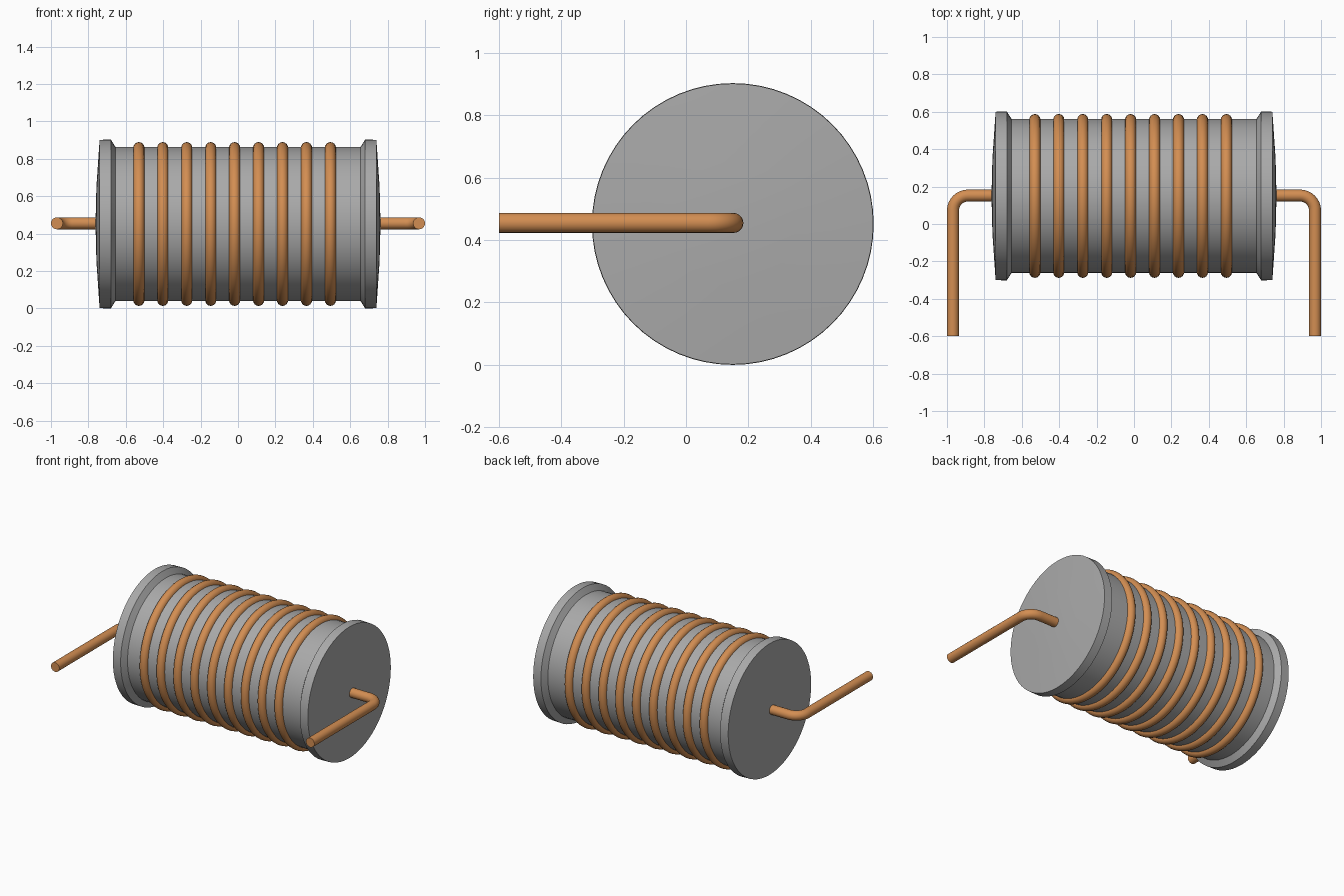
import bpy, bmesh
from math import cos, sin, pi, radians
from mathutils import Vector

if "Cube" in bpy.data.objects:
    bpy.data.objects.remove(bpy.data.objects["Cube"])

CY, CZ = 0.15, 0.4515   # coil axis runs along x through this y, z


def material(name, rgb):
    m = bpy.data.materials.new(name)
    m.diffuse_color = (*rgb, 1)
    m.use_nodes = True
    m.node_tree.nodes["Principled BSDF"].inputs["Base Color"].default_value = m.diffuse_color
    return m


copper = material("copper", (0.65, 0.27, 0.085))
ferrite = material("dark_grey", (0.4, 0.4, 0.4))


def finish(name, bm, mat, angle=30):
    bmesh.ops.remove_doubles(bm, verts=bm.verts, dist=1e-5)
    bmesh.ops.recalc_face_normals(bm, faces=bm.faces)
    me = bpy.data.meshes.new(name)
    bm.to_mesh(me)
    bm.free()
    ob = bpy.data.objects.new(name, me)
    bpy.context.collection.objects.link(ob)
    me.materials.append(mat)
    bpy.ops.object.select_all(action='DESELECT')
    ob.select_set(True)
    bpy.context.view_layer.objects.active = ob
    bpy.ops.object.shade_smooth_by_angle(angle=radians(angle))
    return ob


def lathe(name, profile, steps, mat, closed=False):
    """Spin (x, radius) points around the coil axis."""
    bm = bmesh.new()
    vs = [bm.verts.new((x, CY, CZ + r)) for x, r in profile]
    for a, b in zip(vs, vs[1:]):
        bm.edges.new((a, b))
    if closed:
        bm.edges.new((vs[-1], vs[0]))
    bmesh.ops.spin(bm, geom=bm.verts[:] + bm.edges[:], cent=(0, CY, CZ),
                   axis=(1, 0, 0), angle=2 * pi, steps=steps)
    return finish(name, bm, mat)


# core with flanged, slightly domed ends
half = [(0.762, 0), (0.757, 0.2), (0.74, 0.45), (0.68, 0.4515), (0.655, 0.412)]
lathe("core", [(-x, r) for x, r in half] + half[::-1], 64, ferrite)

# copper turns
for i in range(9):
    cx = -0.53 + i * 0.128
    ring = [(cx + 0.03 * cos(a), 0.407 + 0.031 * sin(a))
            for a in (2 * pi * k / 16 for k in range(16))]
    lathe(f"winding_{i + 1}", ring, 64, copper, closed=True)


# bent wire leads
def lead(name, side):
    R, r, bend, xe, z = 20, 0.032, 0.08, 0.968, 0.455
    path = [Vector((0.7, CY + 0.002, z))]
    tang = [Vector((1, 0, 0))]
    for k in range(9):
        a = pi / 2 * k / 8
        path.append(Vector((xe - bend + bend * sin(a), CY + 0.002 - bend + bend * cos(a), z)))
        tang.append(Vector((cos(a), -sin(a), 0)))
    path.append(Vector((xe, -0.6, z)))
    tang.append(Vector((0, -1, 0)))
    bm = bmesh.new()
    rings = []
    for p, t in zip(path, tang):
        n = Vector((-t.y, t.x, 0))
        pts = [p + r * (cos(2 * pi * j / R) * n + sin(2 * pi * j / R) * Vector((0, 0, 1)))
               for j in range(R)]
        rings.append([bm.verts.new((side * q.x, q.y, q.z)) for q in pts])
    for a, b in zip(rings, rings[1:]):
        for j in range(R):
            bm.faces.new((a[j], a[(j + 1) % R], b[(j + 1) % R], b[j]))
    bm.faces.new(rings[0])
    bm.faces.new(rings[-1])
    finish(name, bm, copper)


lead("lead_right", 1)
lead("lead_left", -1)
